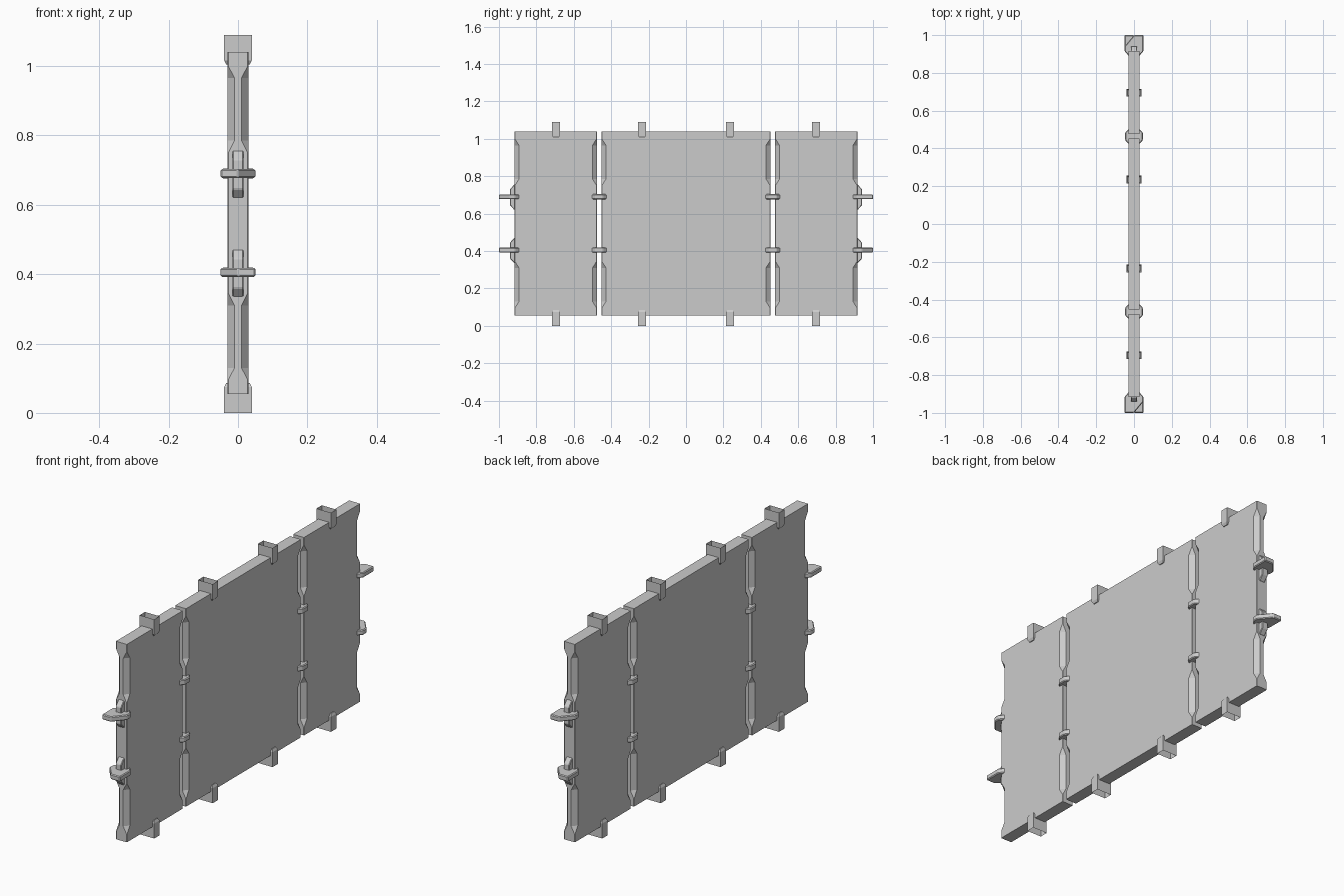
import bpy, bmesh
from mathutils import Vector

if "Cube" in bpy.data.objects:
    bpy.data.objects.remove(bpy.data.objects["Cube"])


def loft(name, rings, bevel=0.0, caps=(True, True)):
    """Skin a list of equal-length rings of points into one mesh object."""
    bm = bmesh.new()
    loops = [[bm.verts.new(p) for p in ring] for ring in rings]
    n = len(loops[0])
    for a, b in zip(loops, loops[1:]):
        for i in range(n):
            j = (i + 1) % n
            bm.faces.new((a[i], a[j], b[j], b[i]))
    if caps[0]:
        bm.faces.new(loops[0][::-1])
    if caps[1]:
        bm.faces.new(loops[-1])
    bmesh.ops.recalc_face_normals(bm, faces=bm.faces)
    me = bpy.data.meshes.new(name)
    bm.to_mesh(me)
    bm.free()
    ob = bpy.data.objects.new(name, me)
    bpy.context.collection.objects.link(ob)
    if bevel:
        m = ob.modifiers.new("soft_edges", 'BEVEL')
        m.width = bevel
        m.segments = 1
        m.limit_method = 'ANGLE'
    return ob


def plate(name, outline, z, half, bevel=0.004):
    """Flat horizontal plate from an xy outline."""
    return loft(name, [[(x, y, z + s * half) for x, y in outline] for s in (-1, 1)], bevel)


# Wall panels: box whose vertical edges are scooped near top and bottom
LEVELS = [(0.055, 0), (0.095, 0), (0.13, 1), (0.31, 1), (0.345, 0),
          (0.75, 0), (0.785, 1), (0.965, 1), (1.0, 0), (1.04, 0)]


def panel(name, y0, y1, w=0.03):
    rings = []
    for z, c in LEVELS:
        dx, dy = (0.02, 0.024) if c else (0.002, 0.002)
        rings.append([(w - dx, y0, z), (w, y0 + dy, z), (w, y1 - dy, z), (w - dx, y1, z),
                      (dx - w, y1, z), (-w, y1 - dy, z), (-w, y0 + dy, z), (dx - w, y0, z)])
    return loft(name, rings)


panel("side_panel_front", -0.917, -0.476)
panel("centre_panel", -0.452, 0.452)
panel("side_panel_back", 0.476, 0.917)

CLIP_Z = (0.405, 0.69)

# Octagonal links joining neighbouring panels
for s in (-1, 1):
    for z in CLIP_Z:
        octagon = [(0.047, -0.02), (0.047, 0.02), (0.026, 0.042), (-0.026, 0.042),
                   (-0.047, 0.02), (-0.047, -0.02), (-0.026, -0.042), (0.026, -0.042)]
        plate("panel_link", [(x, y + s * 0.464) for x, y in octagon], z, 0.014)

# End hooks with one slanted corner, alternating sides, plus their brackets
for s in (-1, 1):
    for k, z in zip((-1, 1), CLIP_Z):
        hook = [(0.028, 0.89), (0.05, 0.915), (0.05, 0.94), (0.0, 1.0),
                (-0.05, 1.0), (-0.05, 0.915), (-0.028, 0.89)]
        plate("end_hook", [(-s * k * x, s * y) for x, y in hook], z, 0.013)
        side = [(0.905, -0.07), (0.918, -0.07), (0.941, -0.045), (0.941, 0.04),
                (0.918, 0.066), (0.905, 0.066)]
        loft("hook_bracket", [[(x, s * y, z + h) for y, h in side] for x in (-0.016, 0.016)], 0.003)

# Open-ended sockets straddling the top and bottom edges
for y in (-0.695, -0.235, 0.235, 0.695):
    for top in (True, False):
        rings = []
        for h, hx, hy in ((0.086, 0.034, 0.014), (0.074, 0.04, 0.021), (0.0, 0.04, 0.021)):
            z = 1.09 - h if top else h
            rings.append([(hx, y - hy, z), (hx, y + hy, z), (-hx, y + hy, z), (-hx, y - hy, z)])
        loft("top_socket" if top else "bottom_socket", rings, caps=(True, False))
